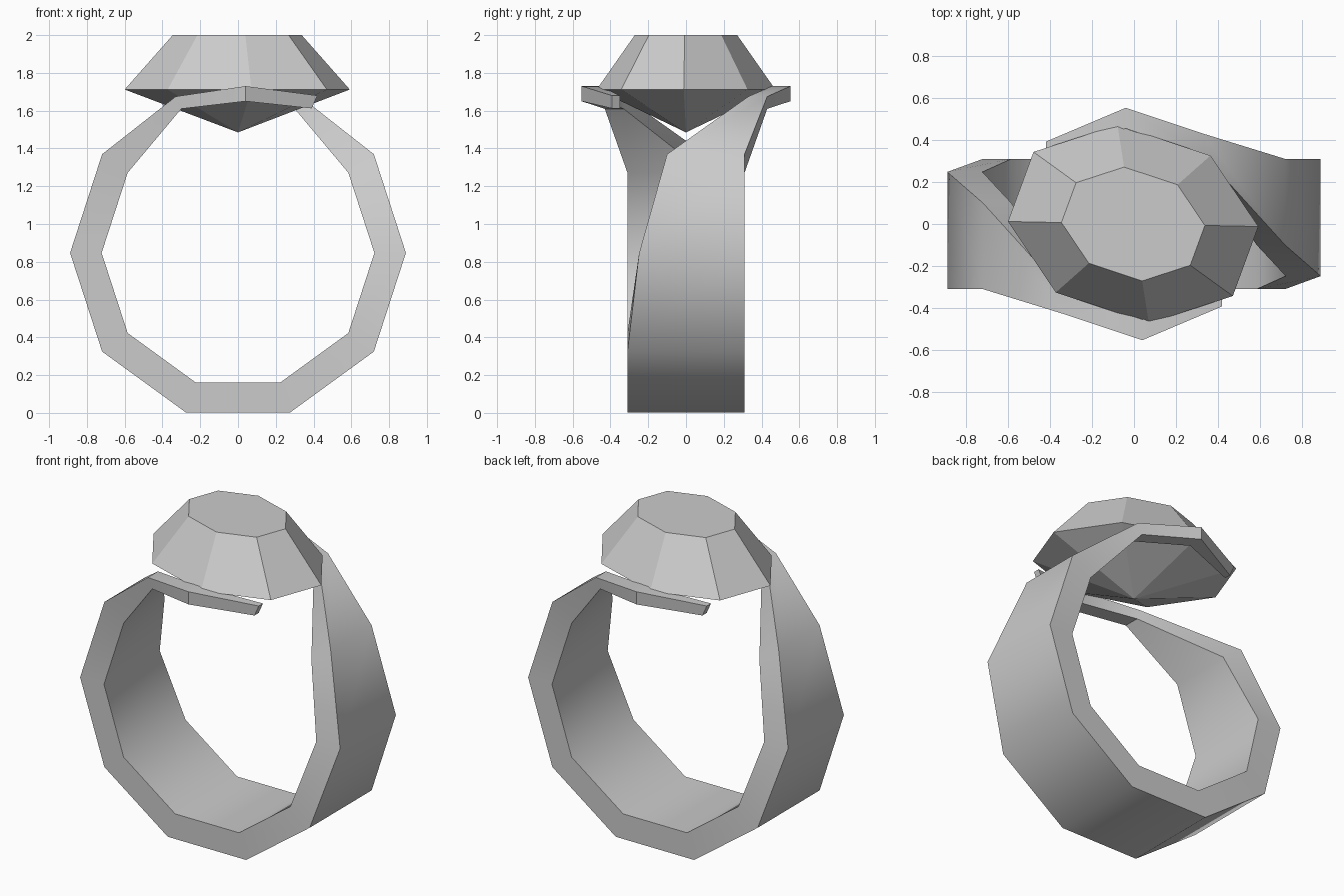
import bpy, bmesh
from math import sin, cos, pi, radians

if "Cube" in bpy.data.objects:
    bpy.data.objects.remove(bpy.data.objects["Cube"])


def make_object(name, verts, faces, angle=None):
    mesh = bpy.data.meshes.new(name)
    mesh.from_pydata(verts, [], faces)
    bm = bmesh.new()
    bm.from_mesh(mesh)
    bmesh.ops.recalc_face_normals(bm, faces=bm.faces)
    bm.to_mesh(mesh)
    bm.free()
    obj = bpy.data.objects.new(name, mesh)
    bpy.context.collection.objects.link(obj)
    if angle:
        bpy.context.view_layer.objects.active = obj
        obj.select_set(True)
        bpy.ops.object.shade_smooth_by_angle(angle=radians(angle))
        obj.select_set(False)
    return obj


# Band: ten-sided loop whose two ends sweep past each other around the stone
CZ, R_OUT, R_IN = 0.847, 0.889, 0.722


def ring_section(deg, y_front, y_back):
    c, s = cos(radians(deg)), sin(radians(deg))
    return (R_OUT * c, CZ + R_OUT * s, R_IN * c, CZ + R_IN * s, y_front, y_back)


# Half of the sections: outer x, outer z, inner x, inner z, front y, back y
half = [
    (0.42, 1.68, 0.39, 1.612, -0.392, -0.35),
    (0.04, 1.73, 0.04, 1.65, -0.553, -0.455),
    (-0.33, 1.675, -0.30, 1.61, -0.43, -0.33),
    ring_section(144, -0.31, 0.10),
    ring_section(180, -0.31, 0.248),
    ring_section(216, -0.31, 0.31),
    ring_section(252, -0.31, 0.31),
]
# The other half is the same turned 180 degrees about z
other = [(-xo, zo, -xi, zi, -yb, -yf) for xo, zo, xi, zi, yf, yb in reversed(half)]
verts, faces = [], []
for xo, zo, xi, zi, yf, yb in half + other:
    verts += [(xo, yf, zo), (xo, yb, zo), (xi, yb, zi), (xi, yf, zi)]
n = len(verts) // 4
for i in range(n - 1):
    for k in range(4):
        a, b = 4 * i + k, 4 * i + (k + 1) % 4
        faces.append((a, b, b + 4, a + 4))
faces += [(0, 1, 2, 3), tuple(range(4 * n - 4, 4 * n))]
make_object("band", verts, faces, 40)

# Stone: skewed oval octagon with a flat table and a pointed base
SIDES = 8


def oval(scale, z):
    pts = []
    for i in range(SIDES):
        c, s = cos(2 * pi * i / SIDES), sin(2 * pi * i / SIDES)
        pts.append((-0.004 + scale * (0.596 * c - 0.075 * s),
                    scale * (-0.012 * c + 0.473 * s), z))
    return pts


verts = oval(0.573, 2.0) + oval(1.0, 1.712) + [(0, 0, 1.485)]
faces = [tuple(range(SIDES))]
for i in range(SIDES):
    j = (i + 1) % SIDES
    faces += [(i, j, SIDES + j, SIDES + i), (SIDES + i, SIDES + j, 2 * SIDES)]
make_object("stone", verts, faces)
